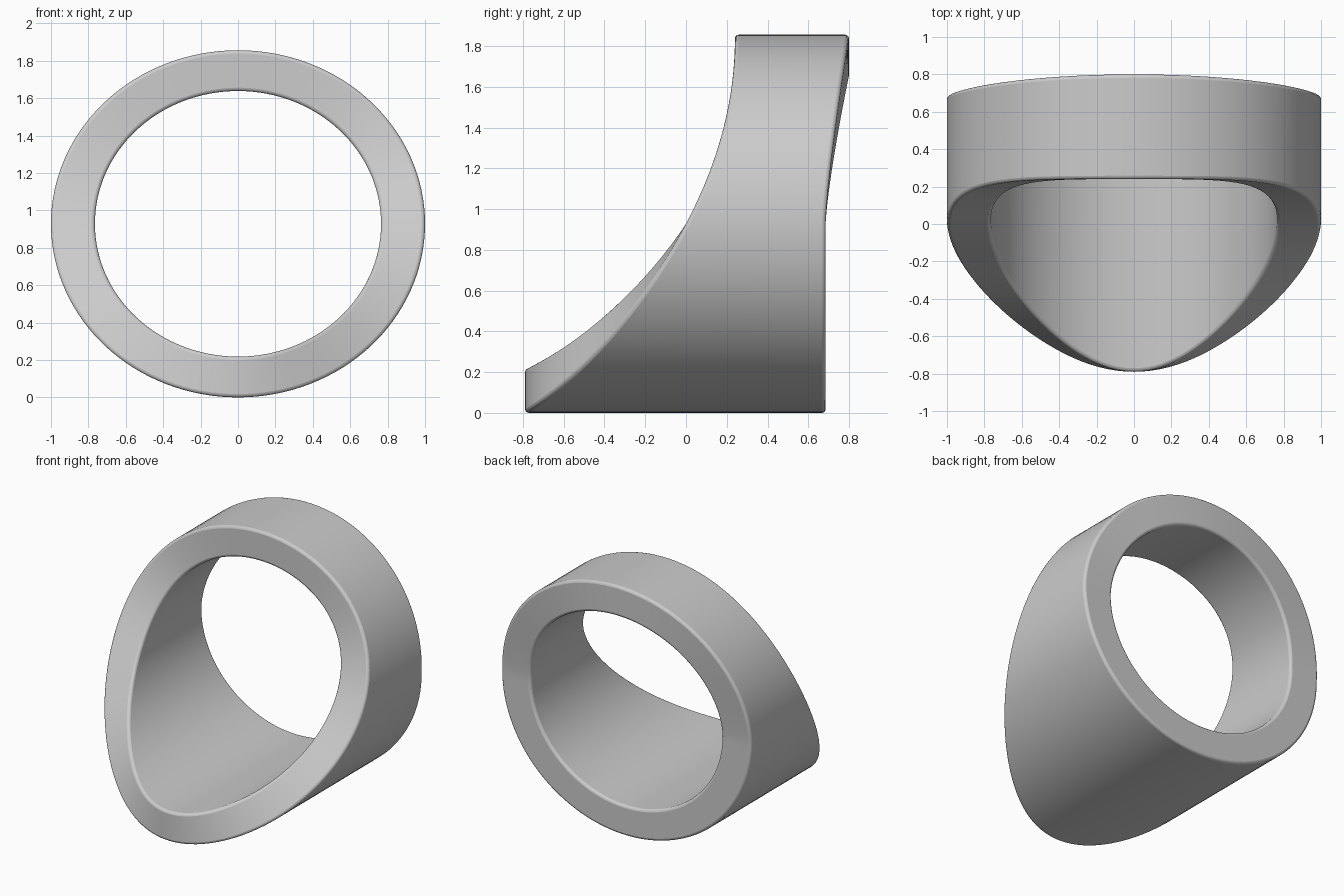
import bpy, bmesh
from math import sin, cos, pi

if "Cube" in bpy.data.objects:
    bpy.data.objects.remove(bpy.data.objects["Cube"])

SEGMENTS = 128
CENTRE_Z = 0.928


def front_y(c):
    # Sloping front rim: far forward at the bottom, set back at the top
    return 0.24 - 0.24 * (c + 1) ** 2 - 0.07 * max(c, 0) ** 6


def back_y(c):
    # Back rim: flat in the lower half, leaning back towards the top
    return 0.685 + 0.115 * max(-c, 0) ** 1.3


# Oval band swept round the y axis; angle is measured from the bottom
bm = bmesh.new()
rings = []
for i in range(SEGMENTS):
    t = 2 * pi * i / SEGMENTS
    s, c = sin(t), cos(t)
    outer = (1.0 * s, CENTRE_Z - 0.928 * c)
    inner = (0.765 * s, CENTRE_Z - 0.71 * c)
    f, b = front_y(c), back_y(c)
    section = [(outer, f), (outer, b), (inner, b), (inner, f)]
    rings.append([bm.verts.new((x, y, z)) for (x, z), y in section])

for i in range(SEGMENTS):
    a, b = rings[i], rings[(i + 1) % SEGMENTS]
    for k in range(4):
        n = (k + 1) % 4
        bm.faces.new((a[k], b[k], b[n], a[n]))
bmesh.ops.recalc_face_normals(bm, faces=bm.faces)

mesh = bpy.data.meshes.new("oval_band")
bm.to_mesh(mesh)
bm.free()
band = bpy.data.objects.new("oval_band", mesh)
bpy.context.collection.objects.link(band)

# Softly rounded rims
bevel = band.modifiers.new("rounded_rims", 'BEVEL')
bevel.width = 0.018
bevel.segments = 3
bevel.limit_method = 'ANGLE'
bevel.angle_limit = 0.5

bpy.context.view_layer.objects.active = band
band.select_set(True)
bpy.ops.object.shade_smooth_by_angle(angle=0.7)
